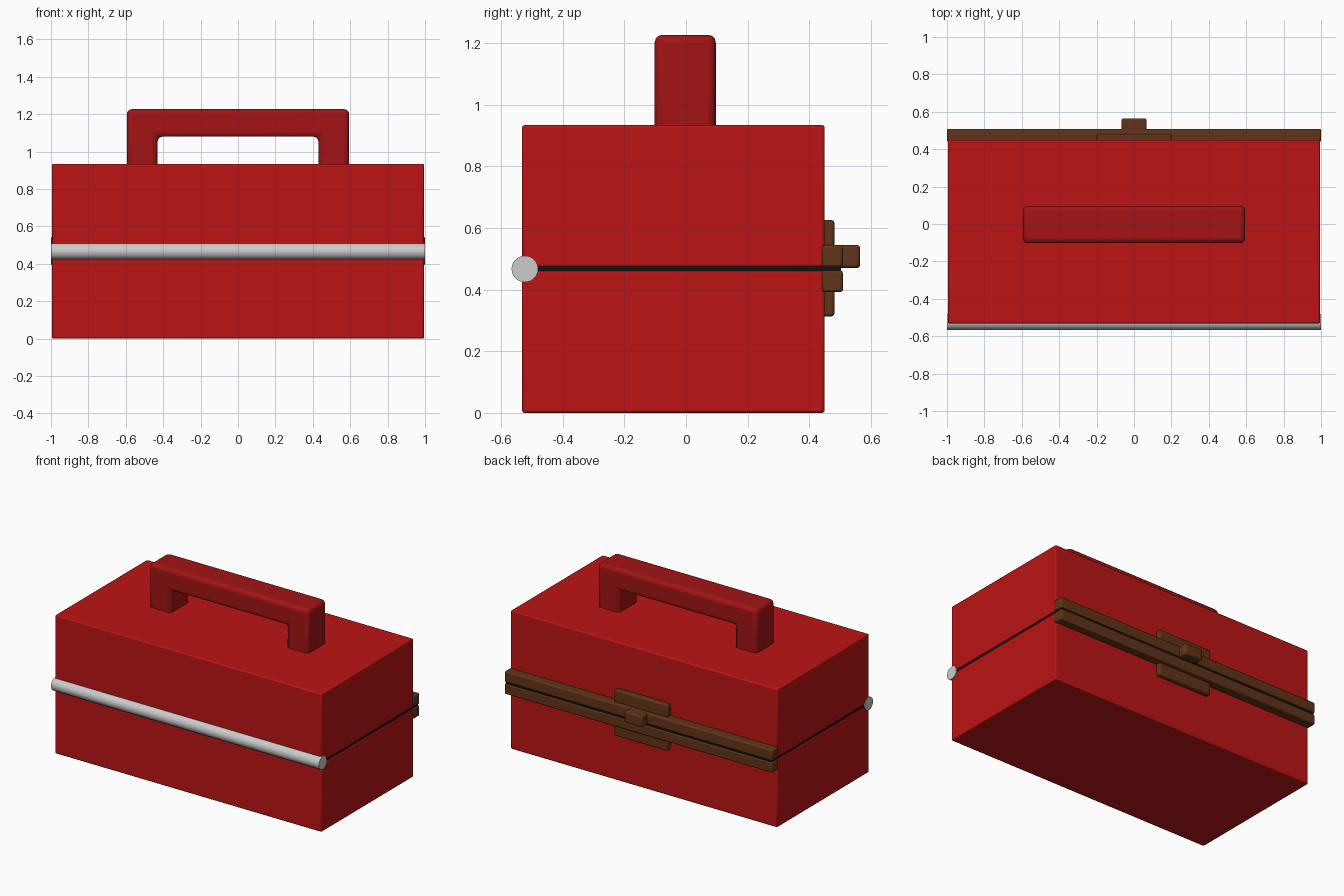
import bpy, bmesh, math

if "Cube" in bpy.data.objects:
    bpy.data.objects.remove(bpy.data.objects["Cube"])


def material(name, rgb):
    m = bpy.data.materials.new(name)
    m.diffuse_color = (*rgb, 1)
    m.use_nodes = True
    m.node_tree.nodes["Principled BSDF"].inputs["Base Color"].default_value = m.diffuse_color
    return m


RED = material("red_paint", (0.5, 0.007, 0.007))
GRIP = material("grip_red", (0.36, 0.007, 0.008))
BROWN = material("brown_trim", (0.12, 0.034, 0.009))
BLACK = material("black_seam", (0.006, 0.006, 0.006))


def finish(obj, mat, bevel, segments=2):
    if mat:
        obj.data.materials.append(mat)
    if bevel:
        b = obj.modifiers.new("bevel", 'BEVEL')
        b.width, b.segments = bevel, segments
        b.limit_method = 'ANGLE'
    bpy.ops.object.select_all(action='DESELECT')
    obj.select_set(True)
    bpy.context.view_layer.objects.active = obj
    bpy.ops.object.shade_smooth_by_angle(angle=math.radians(30))


def box(name, x, y, z, mat, bevel=0.008):
    """Box from (min, max) ranges on each axis."""
    bpy.ops.mesh.primitive_cube_add(size=1)
    o = bpy.context.object
    o.name = name
    for v in o.data.vertices:
        v.co = [r[0] if c < 0 else r[1] for c, r in zip(v.co, (x, y, z))]
    finish(o, mat, bevel)
    return o


# Two halves of the case with the dark seam between them
SIDE = (-0.995, 0.995)
box("case_base", SIDE, (-0.532, 0.45), (0, 0.462), RED)
box("case_lid", SIDE, (-0.532, 0.45), (0.473, 0.934), RED)
box("seam", (-0.992, 0.992), (-0.525, 0.503), (0.455, 0.48), BLACK, 0)

# Closing rims along the latch side
box("rim_lower", (-1, 1), (0.44, 0.509), (0.392, 0.462), BROWN)
box("rim_upper", (-1, 1), (0.44, 0.509), (0.473, 0.545), BROWN)

# Latch plates and catch
box("latch_plate_lower", (-0.2, 0.2), (0.44, 0.482), (0.313, 0.4), BROWN, 0.01)
box("latch_plate_upper", (-0.2, 0.2), (0.44, 0.482), (0.538, 0.626), BROWN, 0.01)
box("latch_catch", (-0.067, 0.067), (0.49, 0.565), (0.47, 0.545), BROWN, 0.01)

# Hinge rod along the opposite side
bpy.ops.mesh.primitive_cylinder_add(vertices=32, radius=0.043, depth=2,
                                    location=(0, -0.523, 0.467),
                                    rotation=(0, math.pi / 2, 0))
hinge = bpy.context.object
hinge.name = "hinge_rod"
finish(hinge, None, 0)

# Carry handle: bridge profile extruded through its depth
half = [(0.594, 0.89), (0.594, 1.227), (0.43, 1.08), (0.43, 0.89)]
(ox, oz), (_, top), (ix, iz), _ = half
profile = [(-ox, oz), (-ox, top), (ox, top), (ox, oz),
           (ix, oz), (ix, iz), (-ix, iz), (-ix, oz)]
bm = bmesh.new()
face = bm.faces.new([bm.verts.new((x, -0.102, z)) for x, z in profile])
ext = bmesh.ops.extrude_face_region(bm, geom=[face])
bmesh.ops.translate(bm, vec=(0, 0.199, 0),
                    verts=[g for g in ext['geom'] if isinstance(g, bmesh.types.BMVert)])
bmesh.ops.recalc_face_normals(bm, faces=bm.faces[:])
mesh = bpy.data.meshes.new("handle")
bm.to_mesh(mesh)
bm.free()
handle = bpy.data.objects.new("handle", mesh)
bpy.context.collection.objects.link(handle)
finish(handle, GRIP, 0.026, 3)
